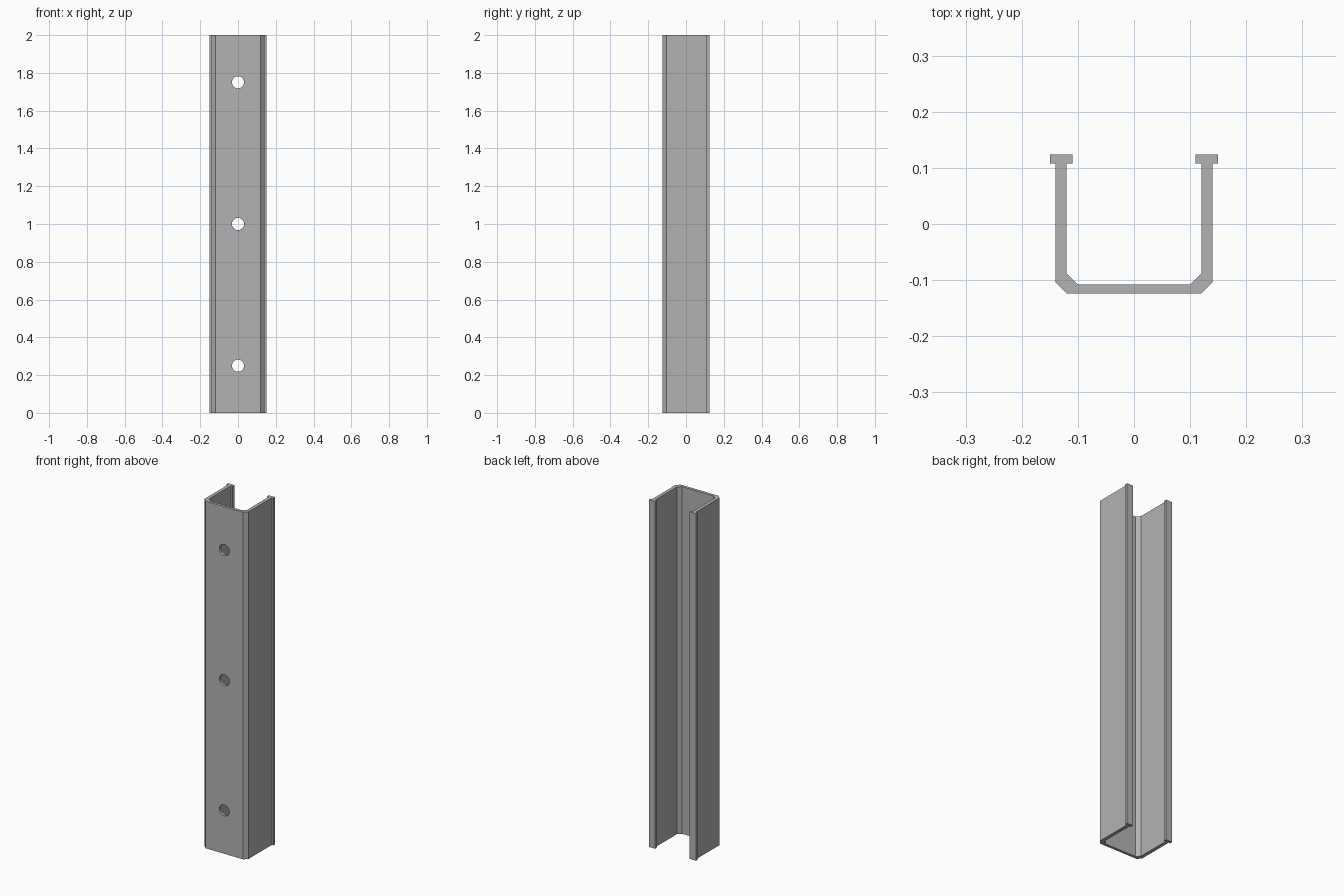
import bpy
import bmesh
import math

cube = bpy.data.objects.get("Cube")
if cube:
    bpy.data.objects.remove(cube, do_unlink=True)

HEIGHT = 2.0
HOLE_HEIGHTS = (0.25, 1.0, 1.75)
HOLE_RADIUS = 0.032

# Plain grey metal
steel = bpy.data.materials.new("grey_steel")
steel.use_nodes = True
grey = (0.45, 0.45, 0.45, 1)
steel.diffuse_color = grey
steel.node_tree.nodes["Principled BSDF"].inputs["Base Color"].default_value = grey

# Right half of the channel section: outer face, lip, then inner face
half = [(0.12, -0.124), (0.14, -0.104), (0.14, 0.108), (0.15, 0.108),
        (0.15, 0.124), (0.11, 0.124), (0.11, 0.108), (0.12, 0.108),
        (0.12, -0.088), (0.10, -0.108)]
section = half + [(-x, y) for x, y in reversed(half)]

# Channel: extrude the mirrored section upward
bm = bmesh.new()
base = bm.faces.new([bm.verts.new((x, y, 0)) for x, y in section])
top = bmesh.ops.extrude_face_region(bm, geom=[base], use_keep_orig=True)
bmesh.ops.translate(bm, vec=(0, 0, HEIGHT),
                    verts=[g for g in top["geom"] if isinstance(g, bmesh.types.BMVert)])
bmesh.ops.recalc_face_normals(bm, faces=bm.faces)
mesh = bpy.data.meshes.new("channel_rail")
bm.to_mesh(mesh)
bm.free()
mesh.materials.append(steel)
rail = bpy.data.objects.new("channel_rail", mesh)
bpy.context.collection.objects.link(rail)

# Bolt holes through the front web
for i, z in enumerate(HOLE_HEIGHTS):
    bpy.ops.mesh.primitive_cylinder_add(vertices=32, radius=HOLE_RADIUS, depth=0.1,
                                        location=(0, -0.116, z),
                                        rotation=(math.pi / 2, 0, 0))
    cutter = bpy.context.object
    cutter.name = f"bolt_hole_cutter_{i + 1}"
    cutter.data.materials.append(steel)
    cutter.hide_render = True
    cutter.display_type = 'WIRE'
    cut = rail.modifiers.new(f"bolt_hole_{i + 1}", 'BOOLEAN')
    cut.operation = 'DIFFERENCE'
    cut.solver = 'EXACT'
    cut.object = cutter
    cutter.hide_set(True)

# Smooth the round holes, keep folded edges sharp
bpy.ops.object.select_all(action='DESELECT')
rail.select_set(True)
bpy.context.view_layer.objects.active = rail
bpy.ops.object.shade_smooth_by_angle(angle=math.radians(30))
